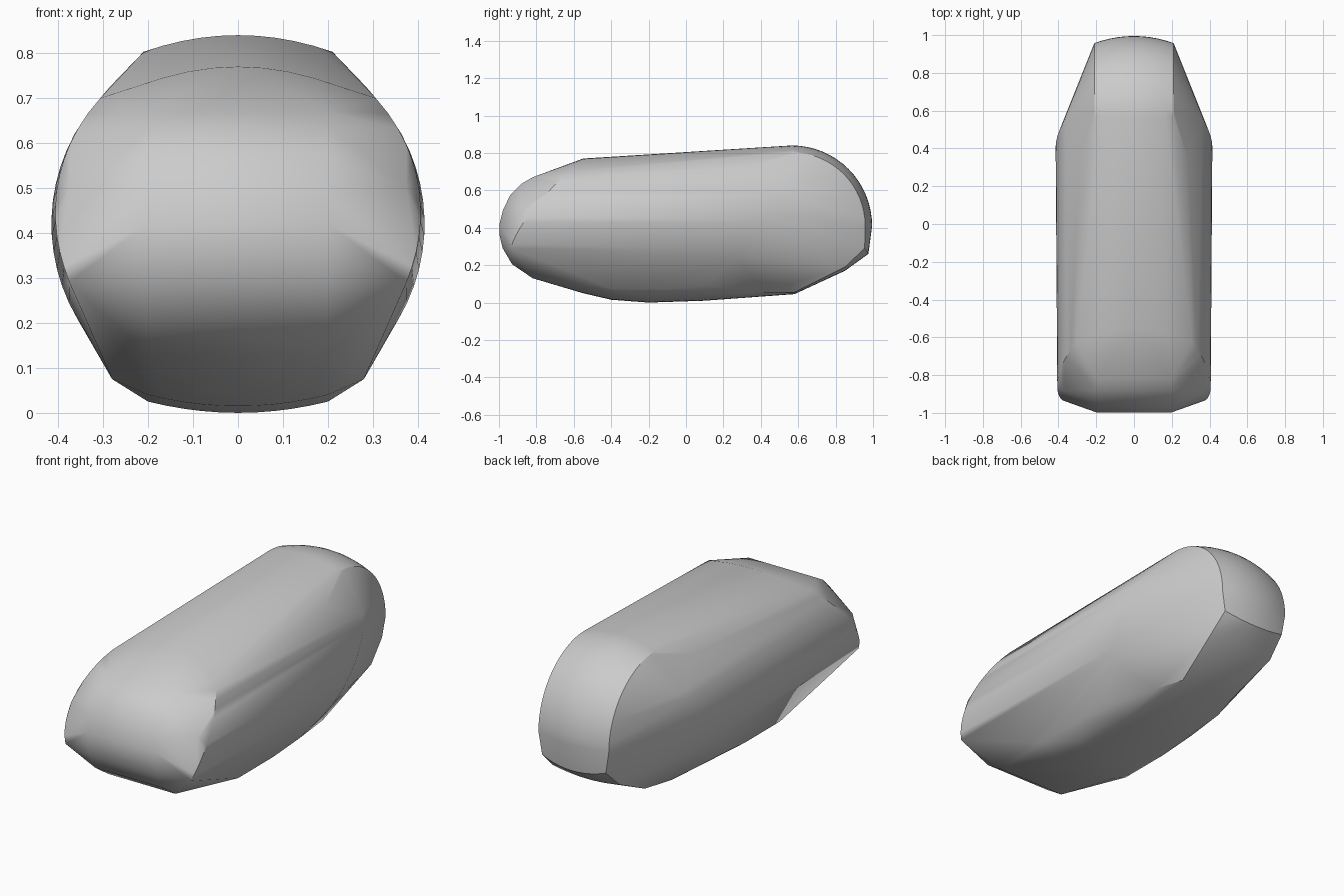
import bpy, bmesh
from math import sin, cos, pi, sqrt

default_cube = bpy.data.objects.get("Cube")
if default_cube:
    bpy.data.objects.remove(default_cube)

RADIUS, AXIS_Z = 0.415, 0.42
points = []


def add(x, y, z):
    """Add a point and its mirror image across the centre plane."""
    points.append((x, y, z))
    if x:
        points.append((-x, y, z))


def barrel_x(z):
    """Half width of the round barrel at a height."""
    return sqrt(max(RADIUS ** 2 - (z - AXIS_Z) ** 2, 0))


def blend(a, b, steps):
    return [a + (b - a) * i / steps for i in range(steps + 1)]


def bowed_row(y, z, half, drop, back=0):
    """Row across the body, bowed at the middle."""
    for x in blend(0, half, 5):
        k = (x / half) ** 2
        add(x, y + back * k, z - drop * k)


# Rounded rear crown
for i in range(17):
    angle = pi / 2 * i / 16
    for x in blend(0, 0.21, 5):
        r = 0.43 - 0.037 * (x / 0.21) ** 2
        add(x, 0.565 + r * cos(angle), 0.41 + r * sin(angle))
bowed_row(0.975, 0.26, 0.19, -0.03, -0.02)
bowed_row(0.85, 0.17, 0.2, -0.02)
bowed_row(0.58, 0.045, 0.16, -0.01)

# Barrel flanks, from slanted rear rim to swept front rim
for z in blend(0.17, 0.62, 12):
    add(barrel_x(z), 0.43 + 0.74 * (z - 0.46), z)
for z in blend(0.29, 0.7, 12):
    t = (z - 0.29) / 0.41
    add(barrel_x(z) - 0.02 * (1 - t) ** 2, -0.935 + 0.305 * t ** 1.4, z)

# Roof shoulders and front roof edge
add(0.285, 0.34, 0.725)
bowed_row(-0.55, 0.77, 0.28, 0.07, -0.08)

# Rounded nose, a vertical profile widened across the middle
nose = [(-0.82, 0.67), (-0.88, 0.635), (-0.94, 0.575), (-0.98, 0.49),
        (-0.997, 0.42), (-0.997, 0.36), (-0.98, 0.29), (-0.93, 0.205),
        (-0.82, 0.13)]
for y, z in nose:
    for x in (0, 0.2):
        add(x, y, z)
for z in blend(0.29, 0.5, 4):
    add(0.375, -0.935 + 0.25 * (z - 0.29), z)

# Curved belly
belly = [(-0.55, 0.05), (-0.4, 0.015), (-0.2, 0), (0.1, 0.01)]
for y, z in belly:
    bowed_row(y, z, 0.2, -0.025)
for y, z in ((-0.4, 0.075), (-0.1, 0.075), (0.12, 0.09)):
    add(0.28, y, z)
add(0.21, 0.42, 0.055)

# Wrap all the guide points in one closed shell
bm = bmesh.new()
for p in points:
    bm.verts.new(p)
bmesh.ops.remove_doubles(bm, verts=bm.verts, dist=0.002)
hull = bmesh.ops.convex_hull(bm, input=bm.verts)
loose = {v for v in hull["geom_interior"] + hull["geom_unused"]
         if isinstance(v, bmesh.types.BMVert)}
bmesh.ops.delete(bm, geom=list(loose), context="VERTS")
bmesh.ops.recalc_face_normals(bm, faces=bm.faces)
mesh = bpy.data.meshes.new("body_shell")
bm.to_mesh(mesh)
bm.free()
body = bpy.data.objects.new("body_shell", mesh)
bpy.context.collection.objects.link(body)

# Plain grey finish
grey = bpy.data.materials.new("plain_grey")
grey.use_nodes = True
colour = (0.6, 0.6, 0.6, 1)
grey.diffuse_color = colour
grey.node_tree.nodes["Principled BSDF"].inputs["Base Color"].default_value = colour
mesh.materials.append(grey)

bpy.context.view_layer.objects.active = body
body.select_set(True)
bpy.ops.object.shade_smooth_by_angle(angle=pi / 6)
